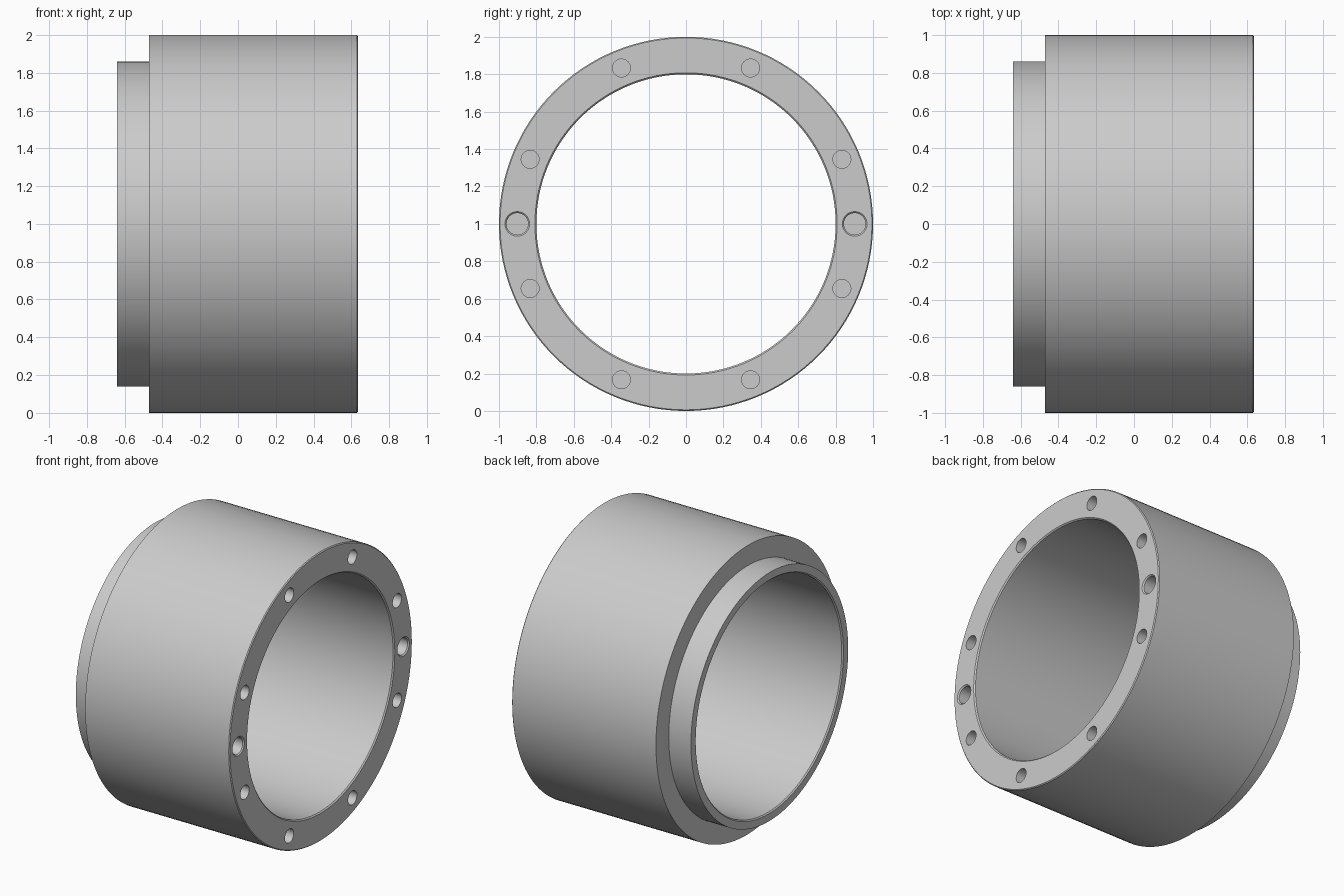
import bpy, bmesh
from math import pi, radians, cos, sin
from mathutils import Matrix

cube = bpy.data.objects.get("Cube")
if cube:
    bpy.data.objects.remove(cube, do_unlink=True)

CENTRE_Z = 1.0
FACE_X = 0.635
BOLT_RADIUS = 0.902

grey = bpy.data.materials.new("plain grey")
grey.use_nodes = True
colour = (0.6, 0.6, 0.6, 1)
grey.diffuse_color = colour
grey.node_tree.nodes["Principled BSDF"].inputs["Base Color"].default_value = colour


def lathe(name, profile, segments, y=0, z=0, closed=False):
    """Revolve (x, radius) points about an axis parallel to x."""
    bm = bmesh.new()
    verts = [bm.verts.new((x, 0, r)) for x, r in profile]
    pairs = list(zip(verts, verts[1:]))
    if closed:
        pairs.append((verts[-1], verts[0]))
    edges = [bm.edges.new(p) for p in pairs]
    bmesh.ops.spin(bm, geom=verts + edges, cent=(0, 0, 0), axis=(1, 0, 0),
                   angle=2 * pi, steps=segments, use_merge=True)
    bmesh.ops.remove_doubles(bm, verts=bm.verts, dist=1e-5)
    bmesh.ops.recalc_face_normals(bm, faces=bm.faces)
    bmesh.ops.transform(bm, matrix=Matrix.Translation((0, y, CENTRE_Z + z)), verts=bm.verts)
    mesh = bpy.data.meshes.new(name)
    bm.to_mesh(mesh)
    bm.free()
    mesh.materials.append(grey)
    obj = bpy.data.objects.new(name, mesh)
    bpy.context.collection.objects.link(obj)
    return obj


# Sleeve: stepped tube with a narrow collar and chamfered end face
sleeve = lathe("flanged_sleeve", [
    (-0.64, 0.808), (-0.64, 0.86), (-0.47, 0.86), (-0.47, 1.0),
    (FACE_X - 0.006, 1.0), (FACE_X, 0.994),
    (FACE_X, 0.808), (FACE_X - 0.008, 0.8)
    , (-0.632, 0.8)], 128, closed=True)

# Cutters: eight bolt holes and two larger chamfered dowel holes
cutters = []
for i in range(8):
    a = radians(22.5 + 45 * i)
    cutters.append(lathe("bolt_hole_cutter", [
        (FACE_X - 0.2, 0), (FACE_X - 0.2, 0.048), (FACE_X + 0.05, 0.048), (FACE_X + 0.05, 0)],
        32, BOLT_RADIUS * cos(a), BOLT_RADIUS * sin(a)))
for side in (-1, 1):
    cutters.append(lathe("dowel_hole_cutter", [
        (FACE_X - 0.2, 0), (FACE_X - 0.2, 0.058), (FACE_X - 0.008, 0.058),
        (FACE_X, 0.066), (FACE_X + 0.05, 0.066), (FACE_X + 0.05, 0)],
        32, BOLT_RADIUS * side))

# Cut the holes, then discard the cutters
for cutter in cutters:
    cutter.hide_render = True
    mod = sleeve.modifiers.new("hole", 'BOOLEAN')
    mod.operation = 'DIFFERENCE'
    mod.solver = 'EXACT'
    mod.object = cutter
bpy.context.view_layer.update()
evaluated = sleeve.evaluated_get(bpy.context.evaluated_depsgraph_get())
cut_mesh = bpy.data.meshes.new_from_object(evaluated)
sleeve.modifiers.clear()
sleeve.data = cut_mesh
for cutter in cutters:
    bpy.data.objects.remove(cutter, do_unlink=True)

# Smooth round walls with crisp rims
bpy.ops.object.select_all(action='DESELECT')
sleeve.select_set(True)
bpy.context.view_layer.objects.active = sleeve
bpy.ops.object.shade_smooth_by_angle(angle=radians(30))
